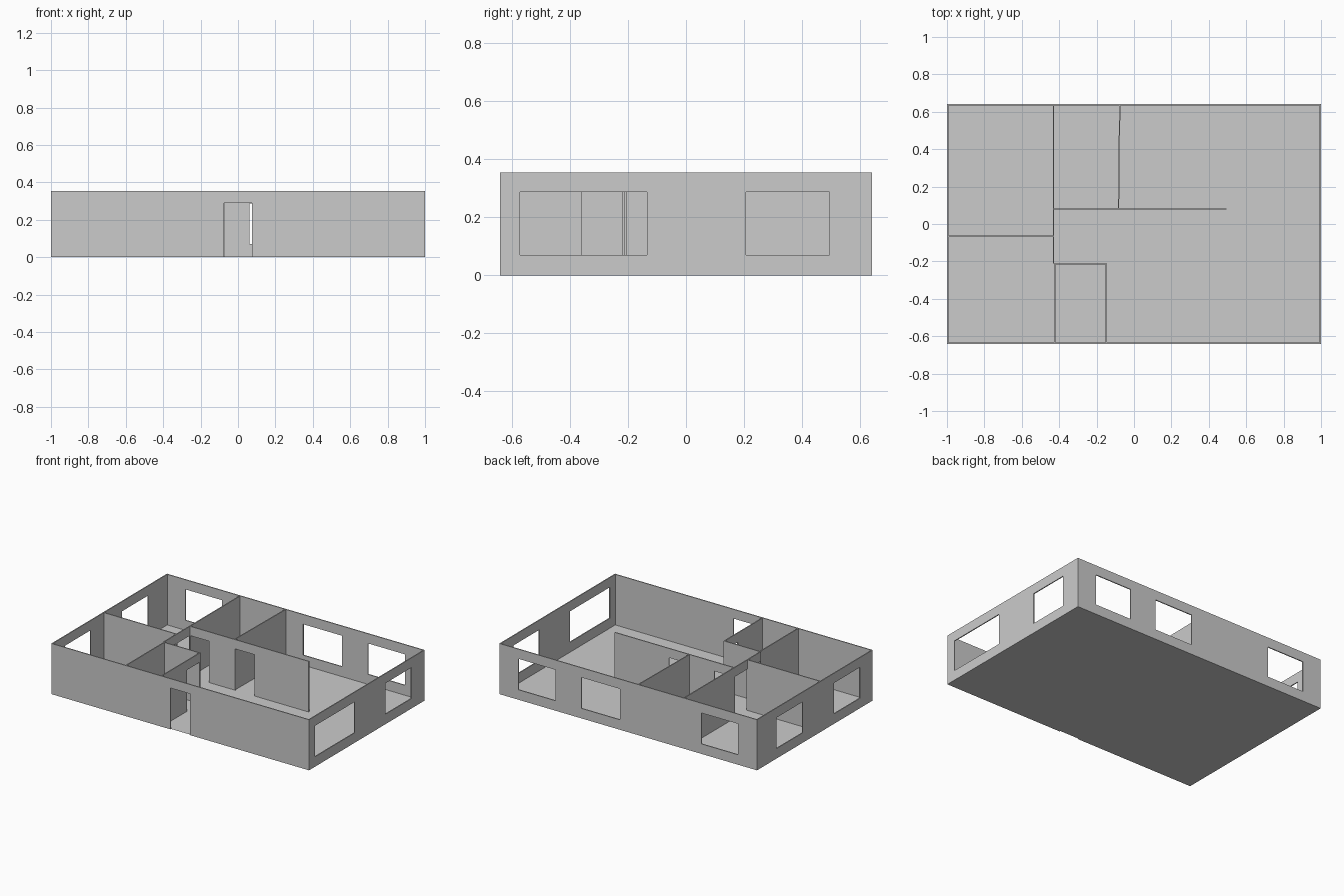
import bpy, bmesh
from mathutils import Vector

if "Cube" in bpy.data.objects:
    bpy.data.objects.remove(bpy.data.objects["Cube"])

H = 0.355           # wall height
T = 0.007           # wall thickness
X, Y = 1.0, 0.641   # half extents
SILL, HEAD = 0.07, 0.287
DOOR = 0.29


def window(a, b):
    return (a, b, SILL, HEAD)


def door(a, b):
    return (a, b, 0.0, DOOR)


def link(name, bm):
    mesh = bpy.data.meshes.new(name)
    bm.to_mesh(mesh)
    bm.free()
    obj = bpy.data.objects.new(name, mesh)
    bpy.context.collection.objects.link(obj)
    return obj


def wall(name, p, q, openings=()):
    """Upright wall from p to q. Openings are (start, end, bottom, top),
    with start and end given along the wall's main axis."""
    p, q = Vector(p), Vector(q)
    axis = 0 if abs(q.x - p.x) > abs(q.y - p.y) else 1
    us = sorted({p[axis], q[axis], *(v for o in openings for v in o[:2])})
    zs = sorted({0.0, H, *(v for o in openings for v in o[2:])})
    bm = bmesh.new()

    def point(u, z):
        w = p.lerp(q, (u - p[axis]) / (q[axis] - p[axis]))
        return bm.verts.new((w.x, w.y, z))

    grid = [[point(u, z) for z in zs] for u in us]
    for i in range(len(us) - 1):
        for j in range(len(zs) - 1):
            u, z = (us[i] + us[i + 1]) / 2, (zs[j] + zs[j + 1]) / 2
            if any(a < u < b and c < z < d for a, b, c, d in openings):
                continue
            bm.faces.new((grid[i][j], grid[i + 1][j],
                          grid[i + 1][j + 1], grid[i][j + 1]))
    loose = [v for v in bm.verts if not v.link_faces]
    bmesh.ops.delete(bm, geom=loose, context='VERTS')
    obj = link(name, bm)
    mod = obj.modifiers.new("thickness", 'SOLIDIFY')
    mod.thickness = T
    mod.offset = 0
    return obj


# Floor
bm = bmesh.new()
bm.faces.new([bm.verts.new((sx * (X - T), sy * (Y - T), 0))
              for sx, sy in ((-1, -1), (1, -1), (1, 1), (-1, 1))])
link("floor", bm)

# Outer walls
xo, yo = X - T / 2, Y - T / 2
wall("front_wall", (-X, -yo), (X, -yo), [door(-0.075, 0.075)])
wall("back_wall", (-X, yo), (X, yo),
     [window(-0.853, -0.568), window(0.062, 0.362), window(0.565, 0.853)])
wall("left_wall", (-xo, -Y + T), (-xo, Y - T),
     [window(-0.5, -0.215), window(0.135, 0.423)])
wall("right_wall", (xo, -Y + T), (xo, Y - T),
     [window(-0.573, -0.135), window(0.207, 0.494)])

# Inner walls
wall("bedroom_wall", (-0.43, -0.212), (-0.43, Y - T),
     [door(-0.205, -0.072), door(-0.062, 0.074)])
wall("bedroom_divider", (-X + T, -0.066), (-0.433, -0.066))
wall("hall_wall", (-0.427, 0.08), (0.495, 0.08),
     [door(-0.424, -0.28), door(-0.075, 0.075)])
wall("kitchen_divider", (-0.083, 0.083), (-0.076, Y - T))

# Bathroom
wall("bath_left_wall", (-0.424, -Y + T), (-0.424, -0.212))
wall("bath_back_wall", (-0.424, -0.213), (-0.146, -0.213))
wall("bath_right_wall", (-0.148, -Y + T), (-0.148, -0.213),
     [door(-0.36, -0.219)])
